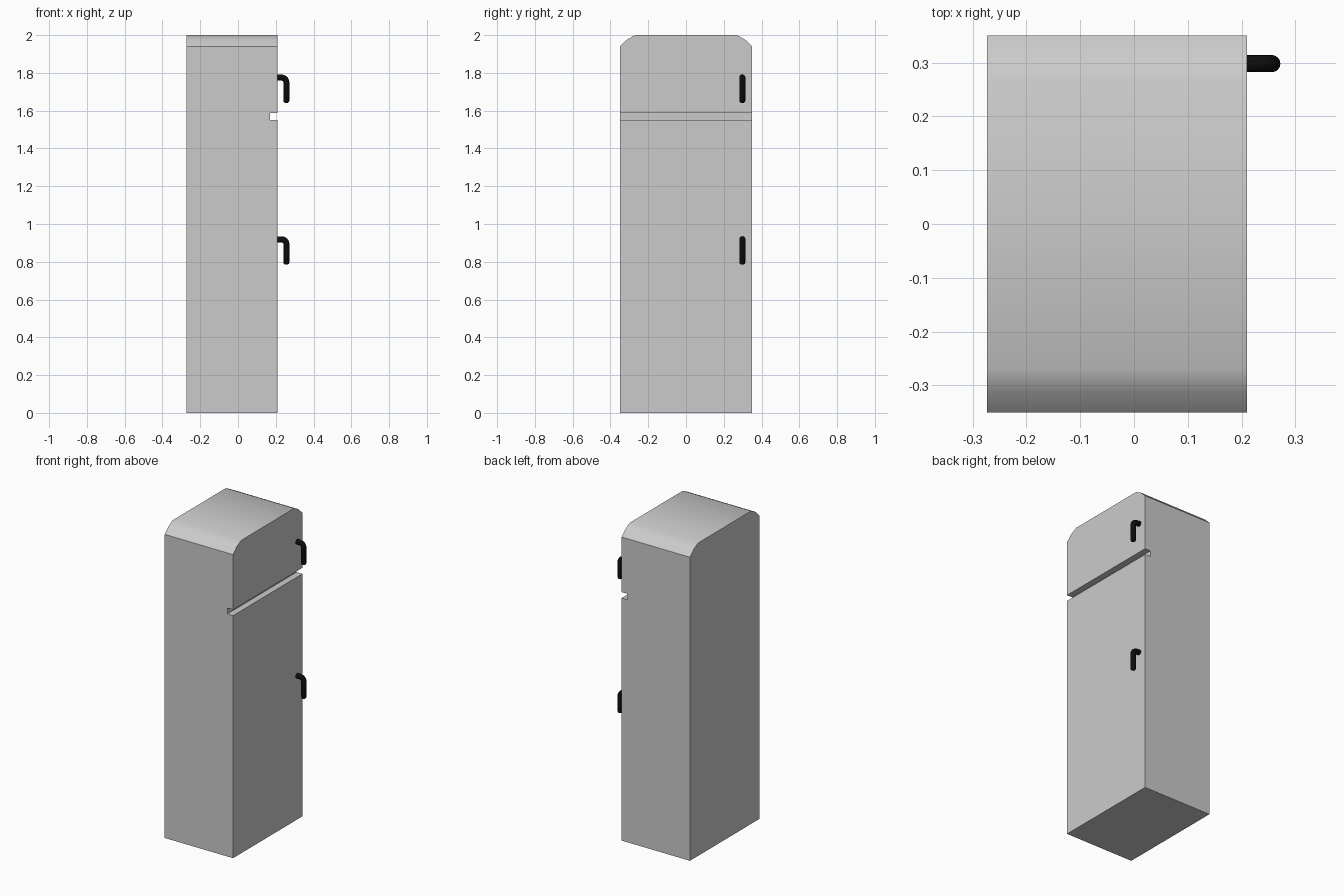
import bpy, bmesh, math

if "Cube" in bpy.data.objects:
    bpy.data.objects.remove(bpy.data.objects["Cube"])

BACK, FRONT = -0.273, 0.21


def select(obj):
    bpy.ops.object.select_all(action='DESELECT')
    obj.select_set(True)
    bpy.context.view_layer.objects.active = obj


# Cabinet: rounded-top profile extruded along x
side = [(0.35, 0), (0.35, 1.94), (0.312, 1.977), (0.268, 2.0)]
profile = side + [(-y, z) for y, z in reversed(side)]
bm = bmesh.new()
face = bm.faces.new([bm.verts.new((BACK, y, z)) for y, z in profile])
ext = bmesh.ops.extrude_face_region(bm, geom=[face])
moved = [v for v in ext['geom'] if isinstance(v, bmesh.types.BMVert)]
bmesh.ops.translate(bm, verts=moved, vec=(FRONT - BACK, 0, 0))
bmesh.ops.recalc_face_normals(bm, faces=bm.faces)
mesh = bpy.data.meshes.new("cabinet")
bm.to_mesh(mesh)
bm.free()
cabinet = bpy.data.objects.new("cabinet", mesh)
bpy.context.collection.objects.link(cabinet)

# Groove between the two doors
bpy.ops.mesh.primitive_cube_add(size=1, location=(0.22, 0, 1.569))
cutter = bpy.context.object
cutter.name = "groove_cutter"
cutter.scale = (0.10, 0.9, 0.038)
select(cutter)
bpy.ops.object.transform_apply(location=True, rotation=False, scale=True)
groove = cabinet.modifiers.new("groove", 'BOOLEAN')
groove.object = cutter
groove.operation = 'DIFFERENCE'
groove.solver = 'EXACT'
select(cabinet)
bpy.ops.object.modifier_apply(modifier=groove.name)
bpy.data.objects.remove(cutter, do_unlink=True)
bpy.ops.object.shade_smooth_by_angle(angle=math.radians(30))

# Handles: bent black rods with rounded lower ends
black = bpy.data.materials.new("black")
black.diffuse_color = (0.004, 0.004, 0.004, 1)
black.use_nodes = True
black.node_tree.nodes["Principled BSDF"].inputs["Base Color"].default_value = black.diffuse_color


def handle(name, top):
    r, bend, x, y = 0.016, 0.025, 0.256, 0.298
    z = top - r
    pts = [(FRONT - 0.004, z, 1)]
    for i in range(7):
        a = math.pi / 2 * (1 - i / 6)
        pts.append((x - bend + bend * math.cos(a), z - bend + bend * math.sin(a), 1))
    end = top - 0.15
    pts += [(x, end + 0.011, 1), (x, end + 0.004, 0.8), (x, end, 0.4)]
    curve = bpy.data.curves.new(name, 'CURVE')
    curve.dimensions = '3D'
    curve.bevel_depth = r
    curve.bevel_resolution = 6
    curve.use_fill_caps = True
    spline = curve.splines.new('POLY')
    spline.points.add(len(pts) - 1)
    for p, (px, pz, rad) in zip(spline.points, pts):
        p.co = (px, y, pz, 1)
        p.radius = rad
    curve.materials.append(black)
    obj = bpy.data.objects.new(name, curve)
    bpy.context.collection.objects.link(obj)
    select(obj)
    bpy.ops.object.convert(target='MESH')
    bpy.ops.object.shade_smooth_by_angle(angle=math.radians(40))


handle("upper_door_handle", 1.791)
handle("lower_door_handle", 0.935)
